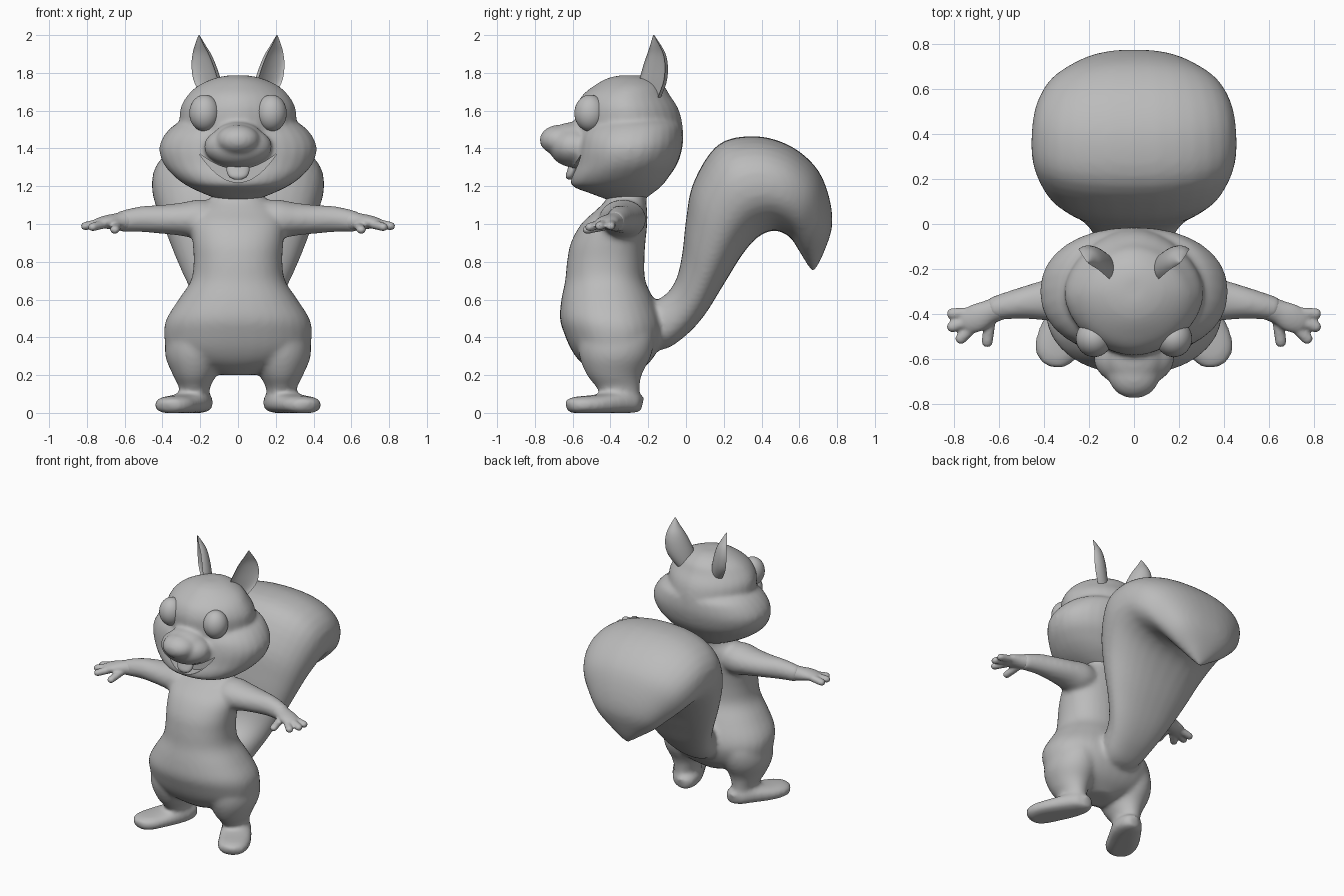
import bpy
import bmesh
from math import sin, cos, pi, copysign
from mathutils import Vector, Matrix

if "Cube" in bpy.data.objects:
    bpy.data.objects.remove(bpy.data.objects["Cube"])

SIDES = {"left": 1, "right": -1}
GREY = (0.5, 0.5, 0.5, 1)
grey = bpy.data.materials.new("plain grey")
grey.use_nodes = True
grey.diffuse_color = GREY
grey.node_tree.nodes["Principled BSDF"].inputs["Base Color"].default_value = GREY


def resample(rows, steps=4):
    """Catmull-Rom interpolation of section rows."""
    out = []
    for i in range(len(rows) - 1):
        quad = [rows[max(i - 1, 0)], rows[i], rows[i + 1], rows[min(i + 2, len(rows) - 1)]]
        for k in range(steps):
            t = k / steps
            out.append([b + t / 2 * (c - a + t * (2*a - 5*b + 4*c - d + t * (3*(b - c) + d - a)))
                        for a, b, c, d in zip(*quad)])
    return out + [list(rows[-1])]


def ring(centre, u, v, power=2.0, count=32):
    """Superellipse of points around a centre."""
    def soft(value):
        return copysign(abs(value) ** (2 / power), value)
    angles = [2 * pi * i / count for i in range(count)]
    return [centre + u * soft(cos(a)) + v * soft(sin(a)) for a in angles]


def loft(bm, rings):
    """Skin a list of point rings and close both ends."""
    loops = [[bm.verts.new(p) for p in r] for r in rings]
    n = len(loops[0])
    for low, high in zip(loops, loops[1:]):
        for i in range(n):
            j = (i + 1) % n
            bm.faces.new((low[i], low[j], high[j], high[i]))
    bm.faces.new(loops[0])
    bm.faces.new(loops[-1])


def stack(bm, rows, power=2.0, x=0.0):
    """Upright loft; rows are height, half width, front y, back y."""
    loft(bm, [ring(Vector((x, (f + b) / 2, z)), Vector((w, 0, 0)),
                   Vector((0, (b - f) / 2, 0)), power)
              for z, w, f, b in resample(rows)])


def tube(bm, rows, side=1, power=2.0):
    """Loft along a path; rows are x, y, z, half width, half height."""
    rows = resample(rows)
    points = [Vector((r[0] * side, r[1], r[2])) for r in rows]
    rings = []
    for i, (p, r) in enumerate(zip(points, rows)):
        along = points[min(i + 1, len(points) - 1)] - points[max(i - 1, 0)]
        across = along.cross(Vector((0, 0, 1))).normalized()
        up = across.cross(along).normalized()
        section = ring(p, across * r[3], up * r[4], power)
        for q in section:
            q.z = max(q.z, 0)
        rings.append(section)
    loft(bm, rings)


def ball(bm, centre, radii):
    matrix = Matrix.Translation(centre) @ Matrix.Diagonal((*radii, 1))
    bmesh.ops.create_uvsphere(bm, u_segments=32, v_segments=20, radius=1, matrix=matrix)


def finish(bm, name, voxel=0, smooth=0, cutter=None):
    """Make the object, fuse its pieces and shade it."""
    bmesh.ops.recalc_face_normals(bm, faces=bm.faces)
    mesh = bpy.data.meshes.new(name)
    bm.to_mesh(mesh)
    bm.free()
    mesh.materials.append(grey)
    obj = bpy.data.objects.new(name, mesh)
    bpy.context.collection.objects.link(obj)
    if voxel:
        fuse = obj.modifiers.new("fuse", 'REMESH')
        fuse.mode = 'VOXEL'
        fuse.voxel_size = voxel
        relax = obj.modifiers.new("relax", 'SMOOTH')
        relax.factor = 0.5
        relax.iterations = smooth
    if cutter:
        cut = obj.modifiers.new("cut", 'BOOLEAN')
        cut.operation = 'DIFFERENCE'
        cut.solver = 'EXACT'
        cut.object = cutter
    bpy.ops.object.select_all(action='DESELECT')
    obj.select_set(True)
    bpy.context.view_layer.objects.active = obj
    if voxel:
        bpy.ops.object.convert(target='MESH')
    bpy.ops.object.shade_smooth_by_angle(angle=0.8)
    return obj


# Torso with neck
body = bmesh.new()
stack(body, [(.2, .08, -.46, -.28), (.26, .27, -.55, -.2), (.33, .37, -.605, -.15),
             (.42, .392, -.645, -.12), (.5, .378, -.668, -.13), (.6, .315, -.66, -.17),
             (.7, .25, -.64, -.215), (.8, .235, -.63, -.22), (.9, .24, -.61, -.215),
             (1, .245, -.555, -.205), (1.07, .22, -.48, -.205), (1.12, .16, -.43, -.21),
             (1.17, .13, -.41, -.2), (1.23, .13, -.41, -.18)], 2.2)

# Legs, feet and arms
for s in SIDES.values():
    stack(body, [(.04, .085, -.45, -.25), (.12, .078, -.465, -.245), (.2, .115, -.525, -.235),
                 (.3, .155, -.565, -.185), (.4, .15, -.57, -.17), (.5, .11, -.55, -.2)], x=s * .23)
    tube(body, [(.2, -.23, .045, .03, .04), (.205, -.27, .052, .075, .052),
                (.24, -.36, .056, .1, .058), (.31, -.48, .045, .108, .05),
                (.345, -.56, .042, .1, .046), (.36, -.61, .038, .07, .04),
                (.366, -.63, .032, .03, .028)], s, 2.6)
    tube(body, [(.1, -.33, 1.02, .1, .09), (.2, -.335, 1.025, .125, .105),
                (.3, -.335, 1.025, .11, .088), (.4, -.34, 1.025, .09, .077),
                (.52, -.355, 1.025, .067, .068), (.64, -.38, 1.01, .052, .053)], s)

# Tail: rows are lower edge y and z, upper edge y and z, half width
tail = resample([(-.26, .35, -.26, .57, .12), (-.12, .335, -.13, .61, .155),
                 (0, .41, -.055, .7, .19), (.1, .52, -.02, .84, .25), (.2, .68, 0, 1.02, .33),
                 (.3, .84, .04, 1.22, .4), (.38, .93, .17, 1.42, .45), (.46, .965, .36, 1.465, .455),
                 (.52, .95, .54, 1.42, .435), (.56, .92, .68, 1.31, .385),
                 (.585, .88, .75, 1.17, .31), (.61, .84, .775, 1, .22),
                 (.64, .79, .73, .85, .1), (.67, .745, .68, .75, .01)])
loft(body, [ring(Vector((0, (a + c) / 2, (b + d) / 2)), Vector((w, 0, 0)),
                 Vector((0, c - a, d - b)) / 2, 2.3) for a, b, c, d, w in tail])
finish(body, "body_and_tail", 0.014, 11)

# Hands with three fingers and a thumb
for label, s in SIDES.items():
    hand = bmesh.new()
    tube(hand, [(.58, -.367, 1.018, .055, .056), (.64, -.39, 1.012, .054, .046),
                (.7, -.418, 1.01, .062, .035), (.75, -.436, 1.0, .05, .026),
                (.77, -.443, .996, .02, .012)], s)
    for base, tip in [((.72, -.395, 1.005), (.83, -.4, .985)),
                      ((.73, -.43, 1.005), (.828, -.464, .985)),
                      ((.71, -.45, 1.0), (.785, -.525, .98)),
                      ((.64, -.43, .99), (.655, -.545, .965))]:
        middle = [(a + b) / 2 for a, b in zip(base, tip)]
        near_tip = [a + (b - a) * .85 for a, b in zip(base, tip)]
        tube(hand, [(*base, .026, .024), (*middle, .025, .023),
                    (*near_tip, .024, .021), (*tip, .012, .011)], s)
    finish(hand, label + "_hand", 0.008, 3)

# Smile-shaped cutter for the open mouth
smile = bmesh.new()
xs = [i / 50 for i in range(-10, 11)]
outline = [(x, 1.22 + 3.6 * x * x) for x in xs] + [(x, 1.29 + 2 * x * x) for x in reversed(xs)]
loft(smile, [[Vector((x, y, z)) for x, z in outline] for y in (-.85, -.52)])
mouth_cutter = finish(smile, "mouth_cutter")
mouth_cutter.hide_render = True

# Head: cheeks with jaw, skull, muzzle, bridge, nose
head = bmesh.new()
stack(head, [(1.13, .1, -.42, -.22), (1.16, .18, -.5, -.18), (1.2, .265, -.6, -.13),
             (1.25, .335, -.61, -.09), (1.32, .395, -.59, -.045), (1.4, .417, -.58, -.02),
             (1.47, .39, -.565, -.015), (1.53, .33, -.52, -.03), (1.57, .24, -.45, -.1)], 2.2)
stack(head, [(1.36, .28, -.55, -.03), (1.48, .31, -.58, -.015), (1.56, .31, -.585, -.025),
             (1.62, .303, -.58, -.045), (1.68, .268, -.55, -.085), (1.73, .215, -.49, -.115),
             (1.77, .13, -.42, -.17), (1.787, .05, -.35, -.23)], 1.8)
ball(head, (0, -.595, 1.41), (.18, .13, .11))
ball(head, (0, -.59, 1.46), (.13, .13, .08))
ball(head, (0, -.67, 1.445), (.115, .105, .08))
finish(head, "head", 0.013, 7, mouth_cutter)
bpy.data.objects.remove(mouth_cutter)

# Front tooth
tooth = bmesh.new()
tube(tooth, [(0, -.59, 1.33, .06, .025), (0, -.605, 1.28, .06, .024),
             (0, -.617, 1.25, .046, .02), (0, -.62, 1.236, .02, .01)], 1, 2.3)
finish(tooth, "front_tooth")

# Eyes and cupped ears that open outward and forward
for label, s in SIDES.items():
    eye = bmesh.new()
    ball(eye, (s * .177, -.508, 1.587), (.081, .083, .097))
    finish(eye, label + "_eye")

    ear = bmesh.new()
    rim = Vector((s, 1, 0)).normalized()
    back = Vector((-s, 1, 0)).normalized()
    arc = [2 * pi * i / 32 for i in range(32)]
    rings = []
    for x, z, w, y, d in resample([(.12, 1.62, .04, -.2, .05), (.165, 1.74, .088, -.185, .07),
                                   (.187, 1.83, .083, -.17, .065), (.198, 1.9, .06, -.163, .05),
                                   (.205, 1.95, .032, -.166, .03), (.207, 2, .003, -.172, .004)]):
        rings.append([Vector((s * x, y, z)) + rim * w * cos(a)
                      + back * d * abs(sin(a)) * (1 if a < pi else .4) for a in arc])
    loft(ear, rings)
    finish(ear, label + "_ear")
